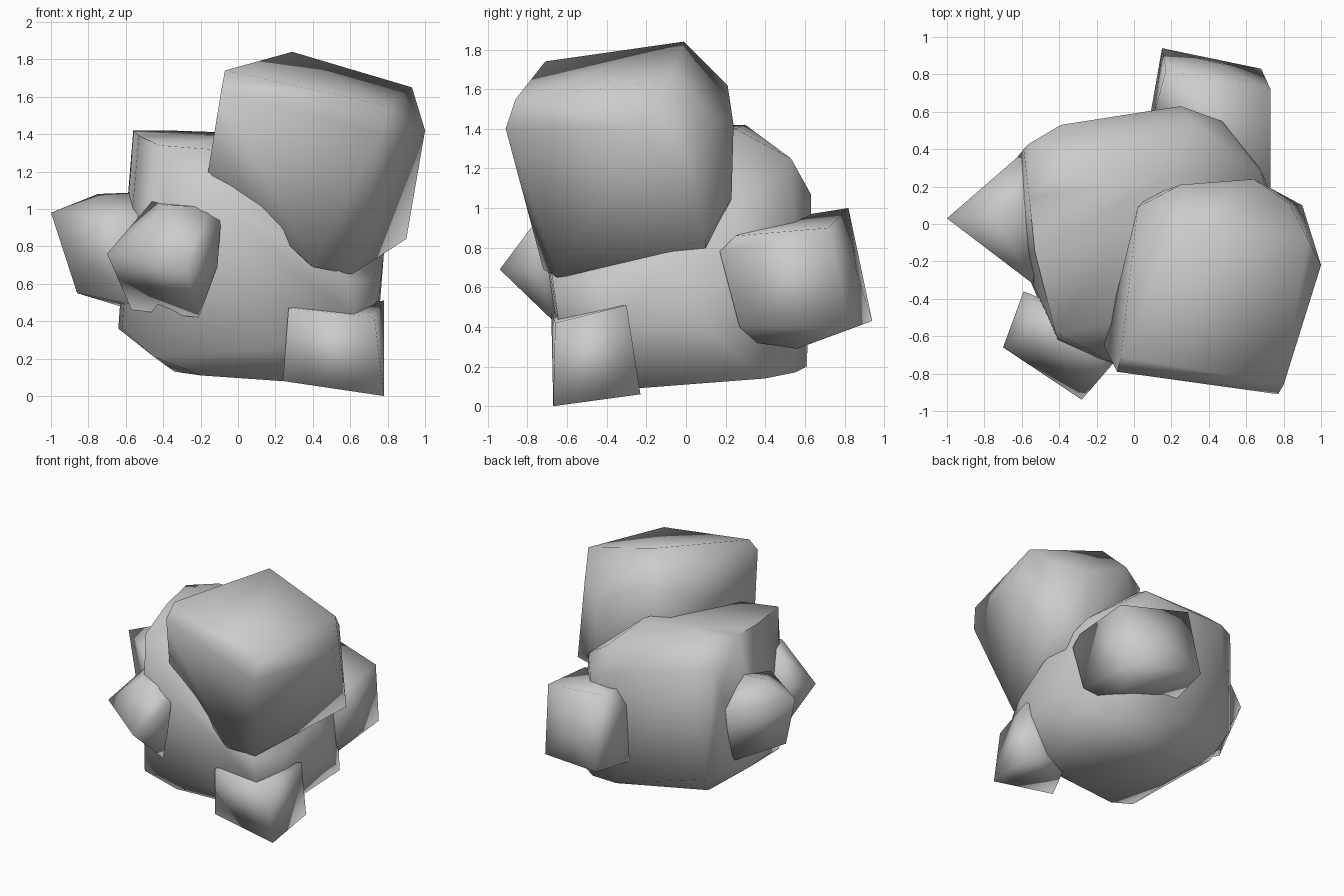
import bpy
import bmesh
import math

stone = bpy.data.materials.new("stone_grey")
stone.diffuse_color = (0.6, 0.6, 0.6, 1.0)


def rock(name, corners, crease=110):
    """Faceted boulder: convex hull of its corners, softly shaded with hard creases."""
    bm = bmesh.new()
    for c in corners:
        bm.verts.new(c)
    hull = bmesh.ops.convex_hull(bm, input=bm.verts)
    loose = {g for g in hull["geom_interior"] + hull["geom_unused"]
             if isinstance(g, bmesh.types.BMVert)}
    bmesh.ops.delete(bm, geom=list(loose), context='VERTS')
    bmesh.ops.dissolve_limit(bm, angle_limit=math.radians(3),
                             verts=bm.verts, edges=bm.edges)
    bmesh.ops.recalc_face_normals(bm, faces=bm.faces)
    mesh = bpy.data.meshes.new(name)
    bm.to_mesh(mesh)
    bm.free()
    mesh.materials.append(stone)
    mesh.shade_smooth()
    mesh.set_sharp_from_angle(angle=math.radians(crease))
    obj = bpy.data.objects.new(name, mesh)
    bpy.context.collection.objects.link(obj)
    return obj


# Large central boulder
rock("body", [
    # top
    (-.56, .14, 1.42), (-.38, .30, 1.42), (-.53, -.15, 1.39), (-.42, -.58, 1.34),
    (.2, .25, 1.40), (.1, -.5, 1.30), (.33, .53, 1.25),
    # back
    (-.56, .43, 1.25), (-.39, .53, 1.23), (.25, .63, 1.07), (.25, .63, .90),
    (.47, .55, .95), (.2, .61, .20), (-.50, .46, .36), (.45, .55, .17),
    (.63, .40, .14),
    # right
    (.68, .28, 1.0), (.78, -.1, .76), (.72, -.45, .62), (.75, .12, .38),
    (.74, -.35, .40),
    # front
    (.60, -.67, .62), (.62, -.64, .40), (-.40, -.64, .85), (-.10, -.75, 1.05),
    (.13, -.73, .98), (.2, -.63, .25), (-.45, -.55, .21),
    # left and underside
    (-.59, .40, 1.05), (-.63, .35, .50), (-.64, .1, .36), (-.62, -.15, .36),
    (-.34, .2, .13), (-.20, -.50, .11), (.23, -.42, .08), (.60, -.25, .09),
], 75)

# Upper boulder, leaning forward and to the right
rock("head", [
    (.29, -.01, 1.84), (-.07, -.71, 1.74), (-.09, -.79, 1.63), (.80, -.86, 1.55),
    (.93, -.08, 1.65), (.77, -.91, 1.40), (1.0, -.22, 1.42), (.83, .11, 1.48),
    (.90, .10, .84), (.61, -.65, .65), (.40, -.72, .69), (-.16, -.65, 1.20),
    (.25, .21, 1.62), (.64, .24, 1.42), (.64, .23, 1.05), (.02, .09, 1.58),
    (.08, .15, 1.20), (.10, 0, .90), (.50, .10, .74),
], 65)

# Small boulder under the front right
rock("foot", [
    (.78, -.67, 0), (.24, -.64, .08), (.27, -.68, .47), (.73, -.66, .42),
    (.78, -.30, .51), (.77, -.23, .06), (.40, -.30, .12), (.40, -.35, .45),
])

# Side boulder at the back right
rock("right_arm", [
    (.17, .82, 1.0), (.73, .72, .90), (.15, .94, .43), (.68, .83, .39),
    (.11, .60, .85), (.09, .60, .40), (.73, .25, .86), (.73, .17, .78),
    (.71, .27, .40), (.65, .36, .32), (.60, .56, .29), (.20, .50, .95),
    (.44, .86, .68),
])

# Pointed boulder on the left
rock("left_arm", [
    (-1.0, .03, .98), (-.86, -.05, .55), (-.75, .05, 1.08), (-.62, .36, .90),
    (-.60, .32, .47), (-.54, -.32, .95), (-.52, -.30, .48), (-.50, .10, 1.09),
    (-.45, .30, 1.0),
], 80)

# Pointed boulder at the front left
rock("front_arm", [
    (-.28, -.94, .69), (-.70, -.66, .76), (-.46, -.50, 1.04), (-.15, -.70, 1.01),
    (-.09, -.72, .95), (-.11, -.74, .69), (-.21, -.66, .42), (-.57, -.45, .46),
    (-.59, -.36, .80), (-.25, -.50, .95), (-.38, -.69, 1.02),
])
